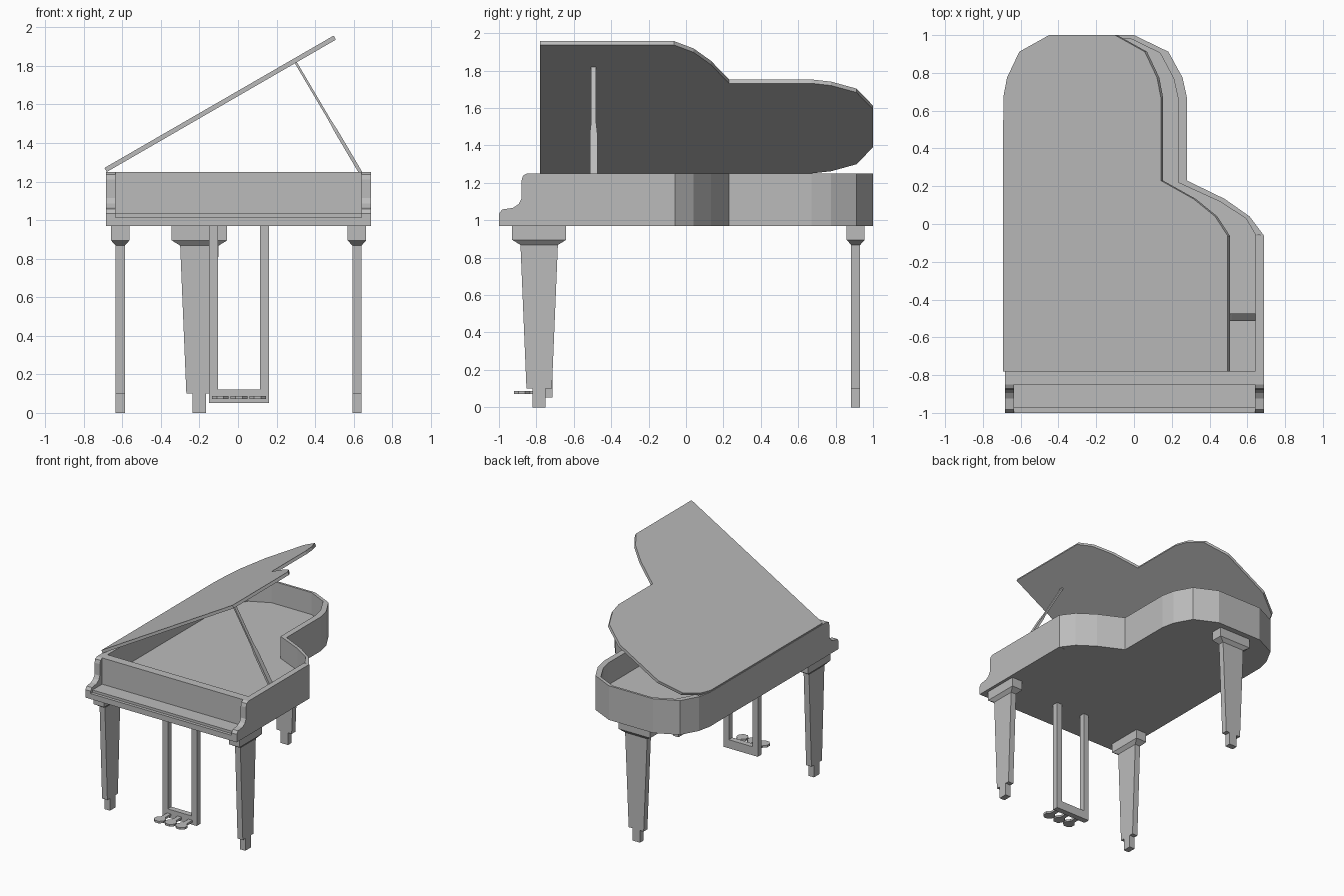
import bpy, bmesh, math
from mathutils import Matrix, Vector

if "Cube" in bpy.data.objects:
    bpy.data.objects.remove(bpy.data.objects["Cube"])

grey = bpy.data.materials.new("plain grey")
grey.diffuse_color = (0.5, 0.5, 0.5, 1)
grey.use_nodes = True
grey.node_tree.nodes["Principled BSDF"].inputs["Base Color"].default_value = grey.diffuse_color


def make(name, verts, faces):
    bm = bmesh.new()
    vs = [bm.verts.new(v) for v in verts]
    for f in faces:
        bm.faces.new([vs[i] for i in f])
    bmesh.ops.recalc_face_normals(bm, faces=bm.faces)
    mesh = bpy.data.meshes.new(name)
    bm.to_mesh(mesh)
    bm.free()
    mesh.materials.append(grey)
    ob = bpy.data.objects.new(name, mesh)
    bpy.context.collection.objects.link(ob)
    return ob


def stack(name, rings):
    """Closed solid through rings with equal point counts."""
    n = len(rings[0])
    faces = [list(range(n)), [len(rings) * n - 1 - i for i in range(n)]]
    for r in range(len(rings) - 1):
        for i in range(n):
            j = (i + 1) % n
            faces.append([r * n + i, r * n + j, (r + 1) * n + j, (r + 1) * n + i])
    return make(name, [p for ring in rings for p in ring], faces)


def prism(name, pts, z0, z1):
    return stack(name, [[(x, y, z) for x, y in pts] for z in (z0, z1)])


def box(name, x0, x1, y0, y1, z0, z1):
    return prism(name, [(x0, y0), (x1, y0), (x1, y1), (x0, y1)], z0, z1)


def loft(name, sections):
    """Rectangular column from (half x, half y, z) sections."""
    return stack(name, [[(-a, -b, z), (a, -b, z), (a, b, z), (-a, b, z)]
                        for a, b, z in sections])


def outline(bay, tail, left):
    """Right-hand bay, symmetric rounded tail, straight left side."""
    return bay + tail + [(-0.403 - x, y) for x, y in reversed(tail)] + [(left, -0.063)]


LEFT, RIGHT, TOP, BOTTOM = -0.684, 0.689, 1.25, 0.97
outer = outline([(RIGHT, -0.063), (0.612, 0.04), (0.48, 0.133), (0.28, 0.23)],
                [(0.28, 0.67), (0.257, 0.775), (0.182, 0.912), (0.0, 1.0)], LEFT)
inner = outline([(0.642, -0.055), (0.592, 0.03), (0.455, 0.118), (0.232, 0.22)],
                [(0.232, 0.67), (0.21, 0.77), (0.138, 0.905), (-0.02, 0.982)], LEFT + 0.048)

# Curved rim wall
n = len(outer)
verts = [(x, y, z) for z in (BOTTOM, TOP) for loop in (outer, inner) for x, y in loop]
faces = []
for i in range(n - 1):
    o, k = i, i + n
    faces += [[o, o + 1, k + 1, k], [o + 2 * n, o + 1 + 2 * n, k + 1 + 2 * n, k + 2 * n],
              [o, o + 1, o + 1 + 2 * n, o + 2 * n], [k, k + 1, k + 1 + 2 * n, k + 2 * n]]
for i in (0, n - 1):
    faces.append([i, i + n, i + 3 * n, i + 2 * n])
make("rim", verts, faces)

# Straight sides with scrolled front cheeks
cheek = [(-0.06, BOTTOM), (-1, BOTTOM), (-1, 1.035), (-0.983, 1.058), (-0.925, 1.066),
         (-0.895, 1.086), (-0.88, 1.115), (-0.88, 1.21), (-0.872, 1.238), (-0.85, TOP),
         (-0.06, TOP)]
for name, x0 in (("left_side", LEFT), ("right_side", RIGHT - 0.048)):
    stack(name, [[(x, y, z) for y, z in cheek] for x in (x0, x0 + 0.048)])

# Interior floor, key bed, closed key cover
x0, x1 = LEFT + 0.047, RIGHT - 0.047
prism("soundboard", [(x1, -0.79)] + inner + [(x0, -0.79)], BOTTOM, 1.07)
box("key_bed", x0, x1, -1, -0.78, BOTTOM, 1.015)
box("key_shelf", x0, x1, -0.975, -0.84, 1.0, 1.035)
box("front_board", x0, x1, -0.85, -0.78, 1.0, TOP)

# Open lid, hinged on the left edge
lid = prism("lid", [(x - LEFT, y) for x, y in [(RIGHT, -0.78)] + outer[:-1] + [(LEFT, -0.78)]],
            0, 0.024)
lid.rotation_euler.y = math.radians(-30)
lid.location = (LEFT + 0.003, 0, TOP)

# Lid prop
foot, head = Vector((0.637, -0.494, 1.245)), Vector((0.3, -0.494, 1.817))
d = head - foot
prop = loft("lid_prop", [(0.009, 0.02, 0), (0.009, 0.02, 0.25), (0.006, 0.0135, 0.32),
                         (0.006, 0.0135, d.length)])
prop.rotation_euler.y = math.atan2(d.x, d.z)
prop.location = foot

# Legs: the back one is turned a quarter
leg = [(0.048, 0.144, BOTTOM), (0.048, 0.144, 0.895), (0.024, 0.1, 0.868),
       (0.024, 0.068, 0.1), (0.024, 0.035, 0.1), (0.024, 0.035, 0)]
for name, x, y, turn in (("front_left_leg", -0.611, -0.785, 0),
                         ("front_right_leg", 0.617, -0.785, 0),
                         ("back_leg", -0.2, 0.907, 90)):
    ob = loft(name, leg)
    ob.location = (x, y, 0)
    ob.rotation_euler.z = math.radians(turn)

# Pedal frame
frame = [(-0.15, BOTTOM), (-0.15, 0.052), (0.16, 0.052), (0.16, BOTTOM),
         (0.113, BOTTOM), (0.113, 0.122), (-0.103, 0.122), (-0.103, BOTTOM)]
stack("pedal_frame", [[(x, y, z) for x, z in frame] for y in (-0.762, -0.715)])

# Three paddle-shaped pedals
half = [(0.018, -0.75), (0.018, -0.835), (0.043, -0.86), (0.043, -0.895), (0.018, -0.92)]
paddle = half + [(-x, y) for x, y in reversed(half)]
for i, name in enumerate(("left_pedal", "middle_pedal", "right_pedal")):
    prism(name, paddle, 0.071, 0.088).location.x = 0.005 + (i - 1) * 0.097
